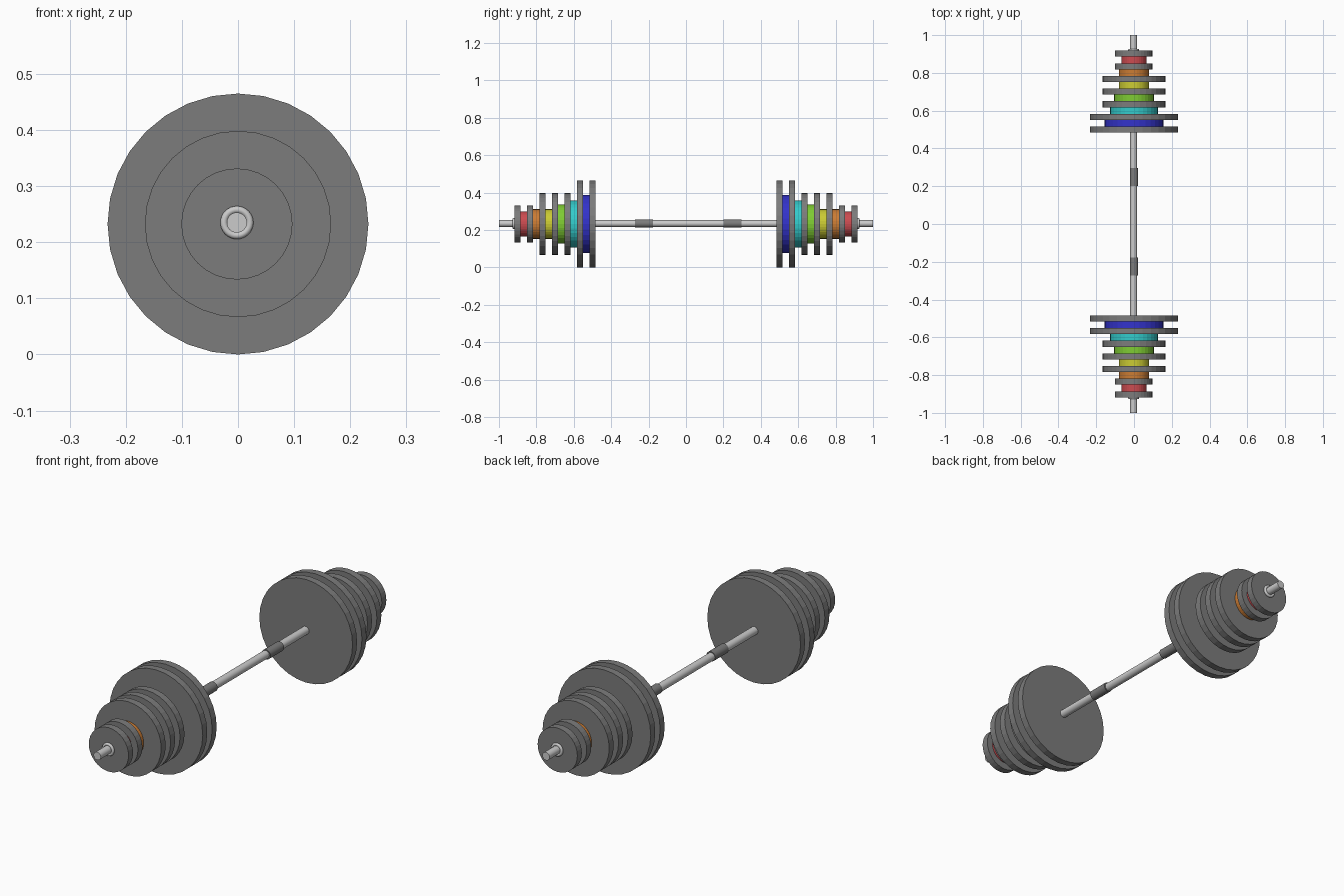
import bpy, math

if "Cube" in bpy.data.objects:
    bpy.data.objects.remove(bpy.data.objects["Cube"])

def material(name, rgb):
    m = bpy.data.materials.new(name)
    m.diffuse_color = (*rgb, 1)
    m.use_nodes = True
    m.node_tree.nodes["Principled BSDF"].inputs["Base Color"].default_value = m.diffuse_color
    return m

GREY = material("dark grey", (0.2, 0.2, 0.2))
STEEL = material("light steel", (0.6, 0.6, 0.6))
BLUE = material("blue", (0.033, 0.033, 0.6))
CYAN = material("cyan", (0.033, 0.6, 0.6))
GREEN = material("green", (0.21, 0.6, 0.033))
YELLOW = material("yellow", (0.6, 0.6, 0.033))
ORANGE = material("orange", (0.6, 0.2, 0.033))
RED = material("red", (0.6, 0.07, 0.08))

CZ = 0.2325  # axle height

def cylinder(name, r, y0, y1, mat, x=0.0, z=CZ, sides=32, smooth=False):
    bpy.ops.mesh.primitive_cylinder_add(
        vertices=sides, radius=r, depth=abs(y1 - y0),
        location=(x, (y0 + y1) / 2, z), rotation=(math.pi / 2, 0, 0))
    ob = bpy.context.object
    ob.name = name
    ob.data.materials.append(mat)
    if smooth:
        bpy.ops.object.shade_smooth_by_angle(angle=math.radians(35))
    return ob

# bar
cylinder("bar", 0.018, -1.0, 1.0, STEEL, x=-0.002, z=0.235, smooth=True)

# hand grips
cylinder("grip_back", 0.022, 0.2, 0.297, GREY, z=0.235, smooth=True)
cylinder("grip_front", 0.022, -0.273, -0.177, GREY, z=0.235, smooth=True)

disc_radii = [0.2325, 0.2325, 0.166, 0.166, 0.166, 0.099, 0.099]
spacers = [(0.156, BLUE), (0.126, CYAN), (0.105, GREEN),
           (0.079, YELLOW), (0.079, ORANGE), (0.067, RED)]
START, STEP, THICK = 0.484, 0.067, 0.032

for side, label in ((1, "back"), (-1, "front")):
    # grey plates
    for i, r in enumerate(disc_radii):
        y = START + STEP * i
        cylinder(f"plate_{label}_{i + 1}", r, side * y, side * (y + THICK), GREY,
                 x=-0.002 if r < 0.1 else 0)
    # coloured plates filling the gaps
    for i, (r, mat) in enumerate(spacers):
        y = START + STEP * i + THICK
        cylinder(f"coloured_plate_{label}_{i + 1}", r, side * y,
                 side * (y + STEP - THICK), mat)
    # ring collar outside the last plate
    bpy.ops.mesh.primitive_torus_add(
        major_radius=0.023, minor_radius=0.0065, major_segments=32, minor_segments=12,
        location=(-0.002, side * 0.921, 0.235), rotation=(math.pi / 2, 0, 0))
    ring = bpy.context.object
    ring.name = f"collar_{label}"
    ring.data.materials.append(STEEL)
    bpy.ops.object.shade_smooth_by_angle(angle=math.radians(40))
